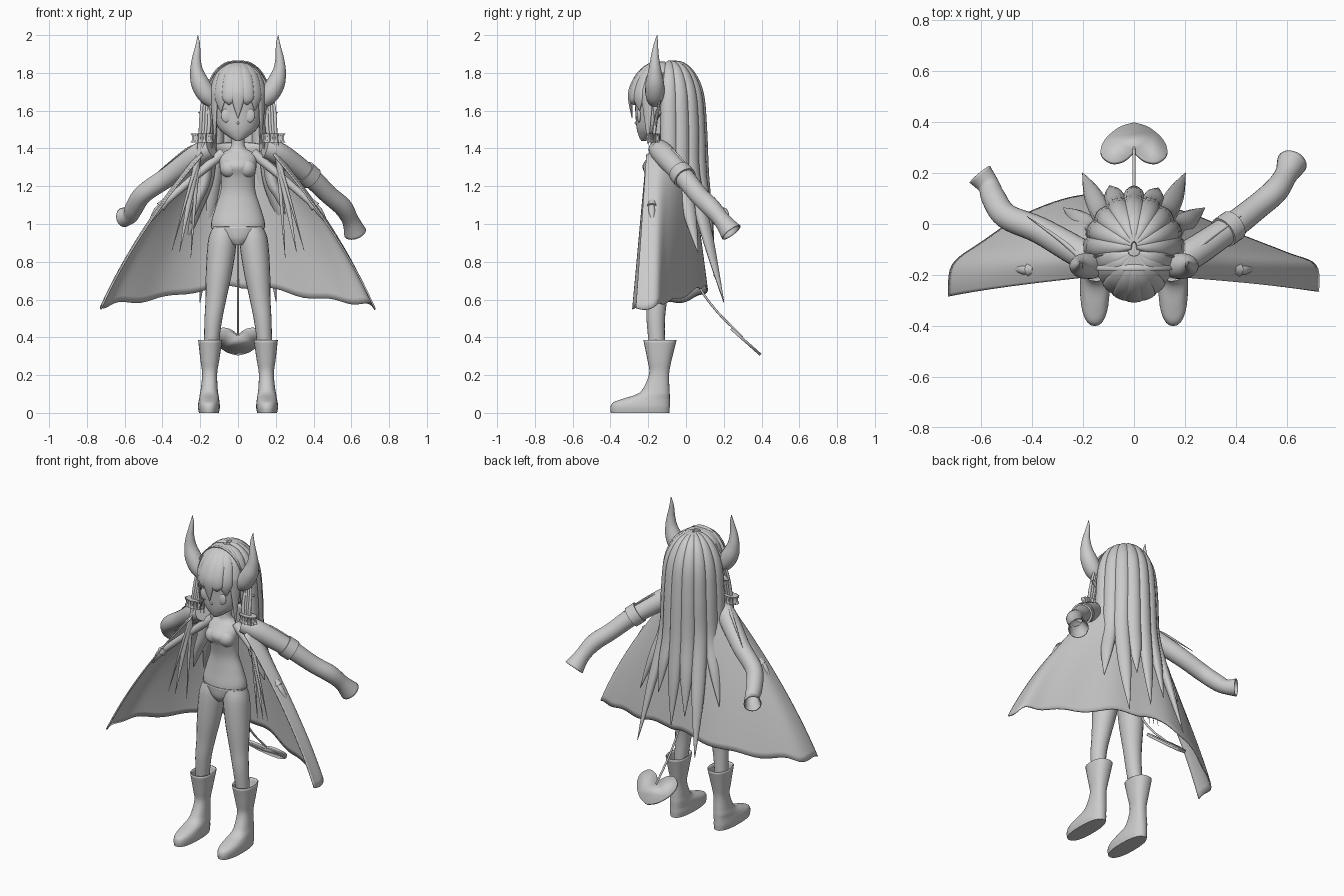
import bpy, bmesh, math
from mathutils import Vector
from math import sin, cos, pi, radians

def catmull(rows, k):
    out = []
    for i in range(len(rows) - 1):
        p = [rows[max(0, min(len(rows) - 1, i + j))] for j in (-1, 0, 1, 2)]
        for s in range(k):
            t = s / k
            out.append([0.5 * (2*b + (c - a)*t + (2*a - 5*b + 4*c - d)*t*t + (3*b - a - 3*c + d)*t**3)
                        for a, b, c, d in zip(*p)])
    return out + [list(rows[-1])]

def finish(name, bm, thick=0, angle=50):
    bmesh.ops.recalc_face_normals(bm, faces=bm.faces)
    me = bpy.data.meshes.new(name)
    bm.to_mesh(me)
    bm.free()
    ob = bpy.data.objects.new(name, me)
    bpy.context.collection.objects.link(ob)
    bpy.ops.object.select_all(action='DESELECT')
    bpy.context.view_layer.objects.active = ob
    ob.select_set(True)
    bpy.ops.object.shade_smooth_by_angle(angle=radians(angle))
    if thick:
        m = ob.modifiers.new("thickness", 'SOLIDIFY')
        m.thickness = thick
        m.offset = -1
    return ob

def sweep(name, rows, ref=(0, -1, 0), level=False, n=20, k=5, caps=(True, True), frill=0, thick=0, p=1.0):
    """Loft ellipses along rows of (x, y, z, half width, half depth)."""
    rows = catmull([r if len(r) == 5 else (*r, r[3]) for r in rows], k)
    P = [Vector(r[:3]) for r in rows]
    bm, rings, ref = bmesh.new(), [], Vector(ref)
    pw = lambda v: math.copysign(abs(v) ** p, v)
    for i, r in enumerate(rows):
        T = Vector((0, 0, 1)) if level else (P[min(i + 1, len(P) - 1)] - P[max(i - 1, 0)]).normalized()
        N = (ref - T * ref.dot(T)).normalized()
        S = T.cross(N)
        a, b = max(r[3], .001), max(r[4], .001)
        ring = []
        for j in range(n):
            th, f = 2 * pi * j / n, 1 + (frill if j % 2 else -frill)
            ring.append(bm.verts.new(P[i] + (S * a * pw(cos(th)) + N * b * pw(sin(th))) * f))
        rings.append(ring)
    for A, B in zip(rings, rings[1:]):
        for j in range(n):
            bm.faces.new((A[j], A[(j + 1) % n], B[(j + 1) % n], B[j]))
    for on, ring in zip(caps, (rings[0], rings[-1])):
        if on:
            bm.faces.new(ring)
    return finish(name, bm, thick)

def ball(name, loc, size):
    bm = bmesh.new()
    bmesh.ops.create_uvsphere(bm, u_segments=32, v_segments=20, radius=1)
    bmesh.ops.scale(bm, vec=size, verts=bm.verts)
    bmesh.ops.translate(bm, vec=loc, verts=bm.verts)
    return finish(name, bm)

# Body and head
sweep("torso", [(0, -.14, .89, .03, .05), (0, -.135, .93, .1, .075), (0, -.13, .99, .142, .085),
                (0, -.13, 1.08, .122, .072), (0, -.135, 1.17, .093, .06), (0, -.14, 1.25, .09, .07),
                (0, -.148, 1.31, .098, .082), (0, -.13, 1.37, .092, .055), (0, -.125, 1.405, .04, .038),
                (0, -.125, 1.48, .034, .034)], level=True, n=32)
sweep("briefs", [(0, -.14, .888, .035, .056), (0, -.135, .925, .092, .08), (0, -.13, .985, .146, .09)],
      level=True, n=32, caps=(True, False), thick=.004)
sweep("face", [(0, -.225, 1.44, .012, .012), (0, -.2, 1.465, .055, .05), (0, -.17, 1.51, .105, .092),
               (0, -.15, 1.59, .132, .118), (0, -.14, 1.7, .138, .13), (0, -.13, 1.8, .09, .09)], level=True, n=32)
ball("nose", (0, -.264, 1.535), (.006, .008, .008))

for side, s in (("left", 1), ("right", -1)):
    ball("bust_" + side, (s * .046, -.178, 1.295), (.05, .048, .05))
    ball("eye_" + side, (s * .06, -.248, 1.575), (.03, .012, .038))
    sweep("ear_" + side, [(s * .115, -.15, 1.575, .02, .012), (s * .15, -.15, 1.585, .026, .012),
                          (s * .21, -.13, 1.59, .002, .002)])
    # Legs and boots
    sweep("leg_" + side, [(s * .075, -.135, .98, .06, .07), (s * .083, -.135, .91, .076, .083),
                          (s * .1, -.145, .75, .07, .074), (s * .117, -.155, .6, .055, .056),
                          (s * .132, -.16, .48, .046, .048), (s * .145, -.15, .3, .035, .04)], level=True)
    sweep("boot_" + side, [(s * .154, -.243, 0, .053, .155), (s * .154, -.243, .03, .058, .157),
                           (s * .154, -.236, .055, .056, .15), (s * .153, -.21, .075, .053, .124),
                           (s * .153, -.172, .1, .049, .086),
                           (s * .152, -.156, .135, .044, .068), (s * .15, -.142, .21, .04, .053),
                           (s * .149, -.14, .28, .05, .064), (s * .147, -.138, .385, .064, .088)],
          level=True, n=28, caps=(True, False), thick=.006, p=.85)
    # Horns
    sweep("horn_" + side, [(s * .13, -.165, 1.645, .035), (s * .165, -.165, 1.685, .05), (s * .2, -.165, 1.745, .049),
                           (s * .219, -.165, 1.81, .035), (s * .221, -.165, 1.87, .024), (s * .216, -.163, 1.915, .017),
                           (s * .212, -.158, 1.96, .01), (s * .213, -.153, 2.0, .001)])
    # Slim arms with wrist cuffs and pointed hands
    sweep("arm_" + side, [(s * .08, -.13, 1.375, .03), (s * .14, -.145, 1.325, .024), (s * .27, -.165, 1.215, .02),
                          (s * .4, -.18, 1.1, .018), (s * .435, -.18, 1.06, .018), (s * .475, -.175, 1.0, .003)],
          ref=(0, 0, 1))
    sweep("wrist_cuff_" + side, [(s * .385, -.178, 1.115, .021), (s * .41, -.18, 1.09, .027)], ref=(0, 0, 1))

# Sleeves: the two sides are posed differently
sleeves = {
    "left": [(.14, -.15, 1.4, .05), (.22, -.12, 1.37, .06), (.37, -.02, 1.26, .054), (.48, .065, 1.155, .05),
             (.555, .13, 1.09, .05), (.595, .19, 1.02, .045), (.62, .24, .955, .06)],
    "right": [(-.14, -.15, 1.4, .05), (-.22, -.11, 1.36, .058), (-.37, -.025, 1.25, .053), (-.5, .03, 1.16, .05),
              (-.55, .1, 1.085, .048), (-.57, .15, 1.045, .043), (-.605, .195, 1.035, .052)]}
for side, rows in sleeves.items():
    sweep("sleeve_" + side, rows, ref=(0, 0, 1), n=24, caps=(True, False), thick=.006)
sweep("upper_arm_band", [(.35, -.034, 1.277, .063), (.39, -.005, 1.242, .063)], ref=(0, 0, 1), n=24)

# Cape: blend from a neck edge to a wide, unevenly swung hem
neck = [(0, .02, 1.43), (.07, .01, 1.43), (.13, -.03, 1.42), (.18, -.09, 1.4), (.2, -.15, 1.39), (.19, -.21, 1.37)]
hem_l = [(0, .09, .67), (.2, .05, .65), (.42, -.04, .605), (.6, -.11, .585), (.715, -.16, .565), (.727, -.265, .55)]
hem_r = [(0, .09, .67), (.2, .115, .65), (.42, .045, .605), (.6, -.07, .585), (.715, -.16, .565), (.73, -.285, .55)]
neck, hem_l, hem_r = (catmull(c, 6) for c in (neck, hem_l, hem_r))
mirror = lambda right, left: [(-x, y, z) for x, y, z in right[:0:-1]] + left
neck, hem = mirror(neck, neck), mirror(hem_r, hem_l)
bm, rows = bmesh.new(), []
for i in range(25):
    v = i / 24
    row = []
    for j, (a, b) in enumerate(zip(neck, hem)):
        p = Vector(a).lerp(Vector(b), v)
        p.x = a[0] + (b[0] - a[0]) * (v + .32 * v * (1 - v))
        p.z += .009 * v * v * sin(j * .75)
        row.append(bm.verts.new(p))
    rows.append(row)
for A, B in zip(rows, rows[1:]):
    for j in range(len(A) - 1):
        bm.faces.new((A[j], A[j + 1], B[j + 1], B[j]))
finish("cape", bm, .008)

# Hair cap with the face side opened
bm = bmesh.new()
bmesh.ops.create_uvsphere(bm, u_segments=32, v_segments=24, radius=1)
for v in bm.verts:
    v.co = (v.co.x * .155, v.co.y * .165 - .105, v.co.z * .195 + 1.66)
bmesh.ops.delete(bm, geom=[v for v in bm.verts if v.co.y < -.14 and v.co.z < 1.69], context='VERTS')
finish("hair_cap", bm, .006)

def lock(name, phi, pts, cy=-.09):
    """Hair lock; pts are (radius x, radius y, z, width, thickness) around the head at angle phi."""
    sx, sy = sin(phi), cos(phi)
    sweep(name, [(rx * sx, cy + ry * sy, z, w, t) for rx, ry, z, w, t in pts], ref=(sx, sy, 1), n=14)

# Long back locks: (tip radius x, tip radius y, tip z)
tips = [(.25, .22, 1.0), (.3, .4, .88), (.285, .41, .585), (.25, .26, .8), (.2, .24, .72),
        (.25, .25, .9), (.285, .41, .59), (.3, .4, .85), (.25, .22, 1.05)]
for i, (tx, ty, tz) in enumerate(tips):
    lock("back_lock_%d" % i, (i - 4) / 4 * radians(90),
         [(.01, .02, 1.858, .01, .008), (.06, .07, 1.84, .024, .018), (.112, .12, 1.785, .035, .025),
          (.146, .153, 1.68, .043, .034), (.16, .167, 1.5, .046, .036), (.175, .18, 1.25, .045, .034),
          (.09 + tx * .5, .1 + ty * .47, (1.25 + tz) / 2, .036, .024), (tx, ty, tz, .002, .002)])

# Fringe and face-framing locks
tips = [1.38, 1.42, 1.6, 1.63, 1.56, 1.63, 1.59, 1.42, 1.38]
for i, tip in enumerate(tips):
    lock("fringe_lock_%d" % i, pi + (i - 4) / 4 * radians(80),
         [(.02, .01, 1.855, .01, .006), (.07, .08, 1.838, .025, .012), (.115, .135, 1.79, .034, .014),
          (.14, .172, 1.72, .037, .014), (.146, .18, 1.66, .034, .012), (.14, .17, tip, .002, .002)], cy=-.115)

# Headband
sweep("headband", [(.155 * sin(a), -.17, 1.66 + .198 * cos(a), .014, .006)
                   for a in [radians(d) for d in range(-80, 81, 20)]], ref=(0, 0.3, 1), n=10)

# Side tails: thin strands through a frilled tie, then splayed tips
for side, s in (("left", 1), ("right", -1)):
    sweep("hair_tie_" + side, [(s * .19, -.17, z, a, b) for z, a, b in
                               ((1.432, .058, .034), (1.445, .05, .03), (1.465, .05, .03), (1.48, .058, .034))],
          level=True, n=36, frill=.08)
    ends = [(.42, .03, 1.28, 1.39, .007), (.35, -.2, .86, 1.2, .009), (.31, -.19, .85, 1.2, .017), (.25, -.16, .82, 1.2, .011)]
    for i, (x, y, z, zm, w) in enumerate(ends):
        x0 = .165 + .012 * i
        sweep("side_strand_%s_%d" % (side, i),
              [(s * .12, -.12, 1.8, .006, .005), (s * (.15 + .012 * i), -.14, 1.65, .008, .006),
               (s * x0, -.17, 1.46, .01, .009), (s * (x0 * .55 + x * .45), -.17 * .5 + y * .5, zm, w, .009),
               (s * x, y, z, .001, .001)], n=8)

# Tail with a heart-shaped tip
sweep("tail", [(0, -.05, .95, .006), (0, .0, .82, .006), (0, .08, .65, .006), (0, .17, .53, .006),
               (0, .26, .44, .006), (0, .3, .4, .005)], ref=(1, 0, 0), n=10)
half = [(0, .055), (.04, .01), (.09, .0), (.13, .045), (.115, .115), (.06, .18), (0, .207)]
half = catmull(half, 5)
outline = half + [(-x, l) for x, l in half[-2:0:-1]]
bm = bmesh.new()
bm.faces.new([bm.verts.new((x, .245 + l * .745, .45 - l * .66)) for x, l in outline])
finish("tail_tip", bm, .014)
